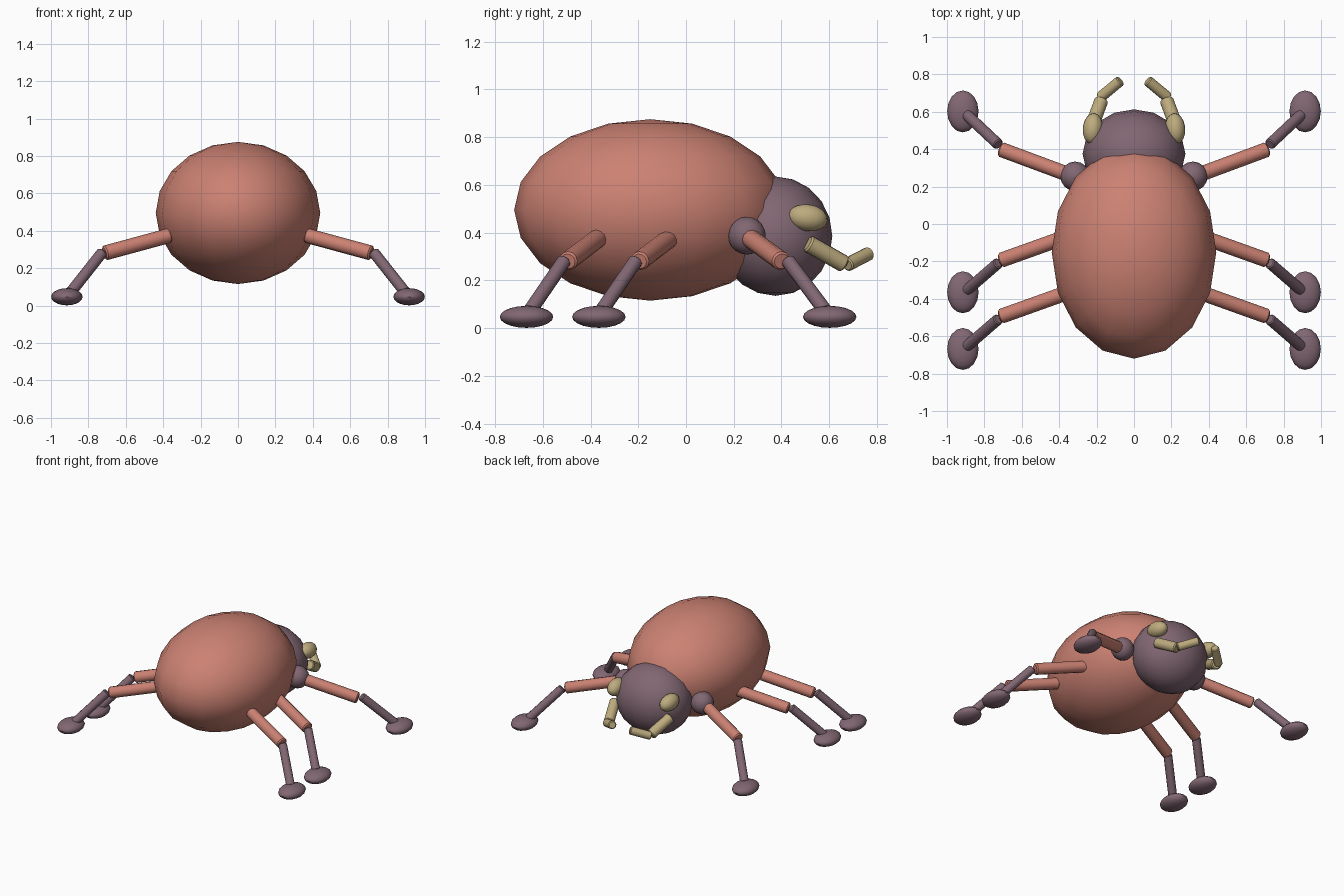
import bpy
import math
from mathutils import Vector

if "Cube" in bpy.data.objects:
    bpy.data.objects.remove(bpy.data.objects["Cube"])


def material(name, color):
    m = bpy.data.materials.new(name)
    m.diffuse_color = (*color, 1)
    m.use_nodes = True
    m.node_tree.nodes["Principled BSDF"].inputs["Base Color"].default_value = m.diffuse_color
    return m


RED = material("brick red", (0.60, 0.22, 0.17))
PLUM = material("dusky plum", (0.22, 0.135, 0.17))
TAN = material("tan", (0.51, 0.41, 0.21))


def finish(name, mat):
    ob = bpy.context.object
    ob.name = name
    ob.data.materials.append(mat)
    bpy.ops.object.shade_smooth_by_angle(angle=math.radians(40))
    return ob


def ellipsoid(name, mat, center, radii, rot=(0, 0, 0), segs=16, rings=10):
    bpy.ops.mesh.primitive_uv_sphere_add(segments=segs, ring_count=rings,
                                         radius=1, location=center, rotation=rot)
    bpy.context.object.scale = radii
    bpy.ops.object.transform_apply(location=False, rotation=False, scale=True)
    return finish(name, mat)


def rod(name, mat, start, end, radius, sides=12):
    a, b = Vector(start), Vector(end)
    d = b - a
    bpy.ops.mesh.primitive_cylinder_add(vertices=sides, radius=radius,
                                        depth=d.length, location=(a + b) / 2)
    ob = bpy.context.object
    ob.rotation_euler = d.to_track_quat('Z', 'Y').to_euler()
    # slightly rounded ends
    bev = ob.modifiers.new("rounded_ends", 'BEVEL')
    bev.width = radius * 0.2
    bev.segments = 1
    bev.limit_method = 'ANGLE'
    bev.angle_limit = math.radians(60)
    return finish(name, mat)


# Abdomen and head
ellipsoid("abdomen", RED, (0, -0.15, 0.495), (0.44, 0.57, 0.38))
ellipsoid("head", PLUM, (0, 0.375, 0.385), (0.275, 0.238, 0.25))

# Leg rows: name, hip y, knee y, shin top y, ankle y, foot y
legs = [("front", 0.27, 0.40, 0.425, 0.585, 0.602),
        ("middle", -0.07, -0.195, -0.208, -0.355, -0.365),
        ("rear", -0.37, -0.495, -0.508, -0.655, -0.668)]

for s, side in ((1, "right"), (-1, "left")):
    for row, hip, knee, shin, ankle, foot in legs:
        rod(f"{row}_{side}_upper_leg", RED,
            (s * 0.365, hip, 0.375), (s * 0.715, knee, 0.28), 0.04)
        rod(f"{row}_{side}_lower_leg", PLUM,
            (s * 0.725, shin, 0.285), (s * 0.895, ankle, 0.07), 0.03)
        ellipsoid(f"{row}_{side}_foot", PLUM,
                  (s * 0.915, foot, 0.047), (0.084, 0.112, 0.046))
    # Shoulder joint of the front leg
    ellipsoid(f"{side}_shoulder", PLUM, (s * 0.315, 0.255, 0.387), (0.079,) * 3)
    # Eye
    ellipsoid(f"{side}_eye", TAN, (s * 0.22, 0.51, 0.462),
              (0.054, 0.084, 0.056), (math.radians(-8), 0, s * math.radians(5)))
    # Two-part mandible
    rod(f"{side}_mandible_base", TAN,
        (s * 0.23, 0.51, 0.355), (s * 0.173, 0.665, 0.267), 0.037)
    rod(f"{side}_mandible_tip", TAN,
        (s * 0.183, 0.675, 0.265), (s * 0.072, 0.767, 0.313), 0.029)
